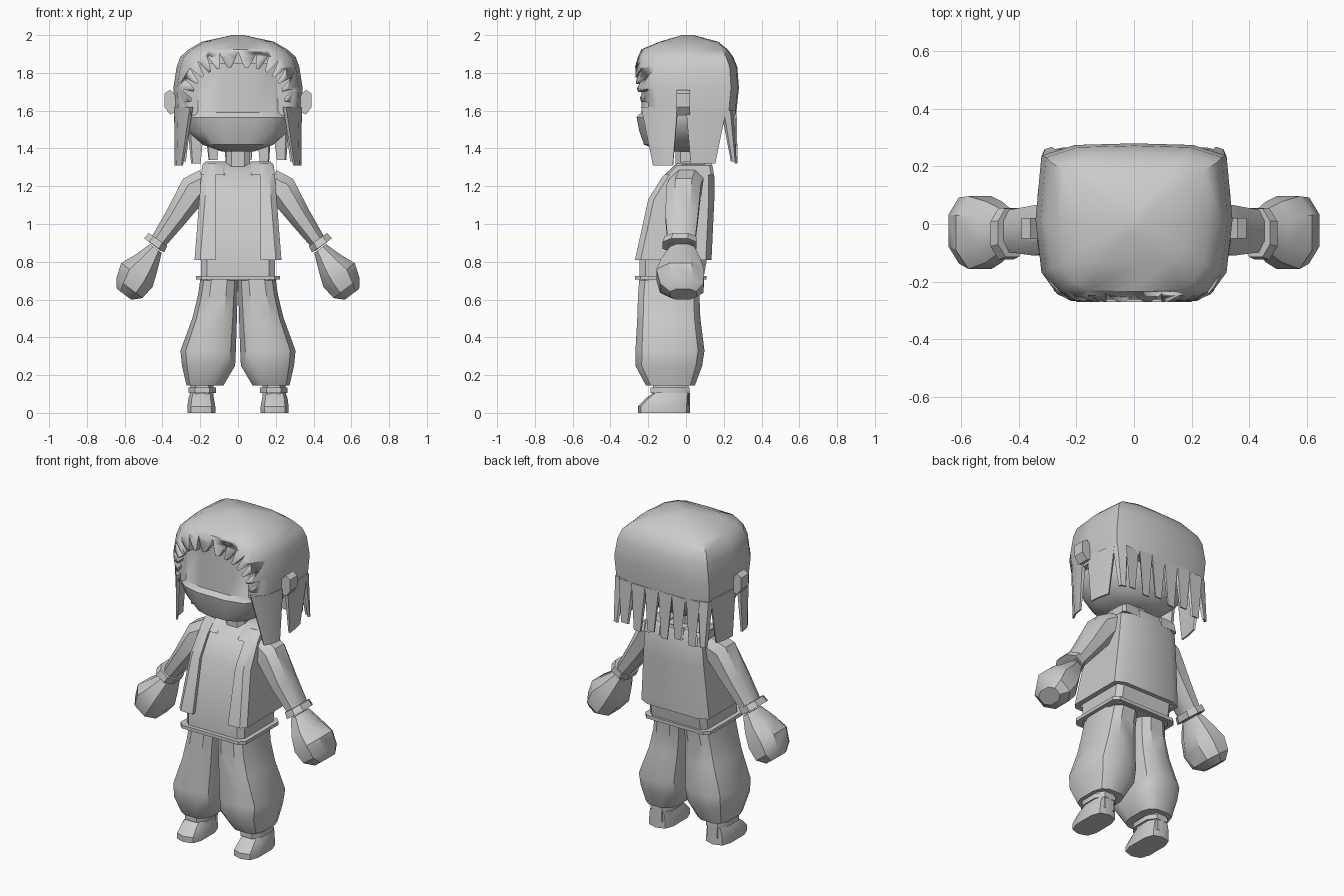
import bpy, bmesh, math
from mathutils import Vector

if "Cube" in bpy.data.objects:
    bpy.data.objects.remove(bpy.data.objects["Cube"])


def loft(name, rings, mirror=False, angle=35):
    """Closed skin through rings of equal point count, capped at both ends."""
    bm = bmesh.new()
    vs = [[bm.verts.new(p) for p in r] for r in rings]
    n = len(vs[0])
    for a, b in zip(vs, vs[1:]):
        for i in range(n):
            j = (i + 1) % n
            bm.faces.new((a[i], a[j], b[j], b[i]))
    bm.faces.new(vs[0])
    bm.faces.new(vs[-1])
    bmesh.ops.recalc_face_normals(bm, faces=bm.faces)
    me = bpy.data.meshes.new(name)
    bm.to_mesh(me)
    bm.free()
    ob = bpy.data.objects.new(name, me)
    bpy.context.collection.objects.link(ob)
    bpy.ops.object.select_all(action='DESELECT')
    ob.select_set(True)
    bpy.context.view_layer.objects.active = ob
    bpy.ops.object.shade_smooth_by_angle(angle=math.radians(angle))
    if mirror:
        ob.modifiers.new("mirror", 'MIRROR').use_mirror_merge = False
    return ob


def spow(v, e):
    return math.copysign(abs(v) ** e, v)


def oval(z, x0, x1, y0, y1, n=10, p=2.8):
    """Horizontal superellipse ring filling a rectangle."""
    out = []
    for i in range(n):
        a = 2 * math.pi * (i + .5) / n
        out.append(((x0 + x1) / 2 + (x1 - x0) / 2 * spow(math.cos(a), 2 / p),
                    (y0 + y1) / 2 + (y1 - y0) / 2 * spow(math.sin(a), 2 / p), z))
    return out


def box(z, x0, x1, y0, y1, c=.03):
    """Horizontal rectangle ring with chamfered corners."""
    return [(x, y, z) for x, y in (
        (x0 + c, y0), (x1 - c, y0), (x1, y0 + c), (x1, y1 - c),
        (x1 - c, y1), (x0 + c, y1), (x0, y1 - c), (x0, y0 + c))]


def tilted(x, z, w, y0, y1, d, n=8, p=2.4):
    """Ring across a limb lying in the xz plane, direction d, half width w."""
    d = Vector((d[0], 0, d[1])).normalized()
    u = Vector((-d.z, 0, d.x))
    out = []
    for i in range(n):
        a = 2 * math.pi * (i + .5) / n
        out.append(Vector((x, (y0 + y1) / 2 + (y1 - y0) / 2 * spow(math.sin(a), 2 / p), z))
                   + u * w * spow(math.cos(a), 2 / p) * 1.03)
    return out


# Head with protruding jaw, and neck
loft("head", [oval(z, -x, x, y0, y1, 16, 2.8) for z, x, y0, y1 in (
    (1.385, .09, -.12, .08), (1.42, .19, -.225, .14), (1.49, .27, -.25, .19),
    (1.565, .30, -.265, .21), (1.59, .30, -.24, .21), (1.85, .29, -.235, .2))])
loft("neck", [oval(z, -.068, .068, -.06, .06, 8) for z in (1.27, 1.45)])

# Hair cap
half = [(0, -1), (.6, -.97), (.78, -.87), (.94, -.6), (1, .05), (.94, .85), (.6, .98), (0, 1)]
section = half + [(-x, y) for x, y in half[-2:0:-1]]
hair = loft("hair_cap", [
    [(x * sx, y * (yf if y < 0 else yb), z) for x, y in section]
    for z, sx, yf, yb in (
        (1.575, .335, .25, .265), (1.72, .342, .28, .28), (1.83, .325, .272, .272),
        (1.885, .305, .255, .25), (1.925, .26, .235, .22), (1.965, .19, .14, .17),
        (2.0, .03, .02, .04))])

# Jagged face opening cut into the cap
outline = [(.25, 1.4)]
teeth = 15
for i in range(teeth):
    mid = math.pi * (i + .5) / teeth
    for da, k in ((-.07, 1), (0, 1.27), (.07, 1)):
        a = mid + da
        outline.append((.25 * k * spow(math.cos(a), .75),
                        1.58 + .25 * (1 + (k - 1) * 1.2) * abs(math.sin(a)) ** .75))
outline.append((-.25, 1.4))
cutter = loft("face_cutter", [[(x, y, z) for x, z in outline] for y in (-.5, -.2)])
cutter.hide_render = True
bpy.context.view_layer.objects.active = hair
cut = hair.modifiers.new("face", 'BOOLEAN')
cut.object, cut.operation, cut.solver = cutter, 'DIFFERENCE', 'EXACT'
bpy.ops.object.modifier_apply(modifier=cut.name)
bpy.data.objects.remove(cutter)


def lock(name, top, bottom, z0, z1, mirror=True):
    """Tapered flat hair strip hanging from the cap."""
    rings = []
    for pts, z, k in ((top, z0, .93), (bottom, z1, .97)):
        rings.append([(x, y, z) for x, y in pts] + [(x * k, y * k, z) for x, y in pts[::-1]])
    loft(name, rings, mirror)


# Side and back locks
lock("front_lock", [(.255, -.238), (.317, -.16), (.338, -.045)],
     [(.30, -.175), (.325, -.13), (.335, -.07)], 1.62, 1.31)
lock("side_lock", [(.338, .0), (.335, .1), (.322, .215)],
     [(.336, .025), (.33, .09), (.315, .155)], 1.61, 1.32)
lock("corner_lock", [(.322, .2), (.317, .235), (.26, .25)],
     [(.318, .245), (.31, .26), (.285, .268)], 1.60, 1.33)
for i in range(6):
    x = (i - 2.5) * .092
    y = .268 - .1 * max(0, abs(x) - .15)
    lock("back_lock", [(x - .046, y), (x + .046, y)],
         [(x - .018, y + .005), (x + .026, y + .005)], 1.6, 1.32 + .02 * (i % 2), False)

# Ears
loft("ear", [[(x, y, z) for y, z in ((-.05, z0), (.02, z0), (.02, z1), (-.05, z1))]
             for x, z0, z1 in ((.31, 1.60, 1.66), (.36, 1.58, 1.71), (.39, 1.62, 1.69))], True)

# Shirt, vest open at the front, belt
loft("shirt", [box(z, -x, x, y0, y1) for z, x, y0, y1 in (
    (.70, .195, -.245, .09), (.81, .195, -.245, .11), (1.13, .185, -.18, .13),
    (1.28, .165, -.085, .12), (1.325, .09, -.03, .10))])
vest = []
for z, x, y0, y1, t in ((.81, .23, -.27, .135, .03), (1.13, .205, -.20, .15, .03),
                        (1.25, .195, -.125, .15, .03), (1.32, .185, -.05, .13, .03)):
    side = [(.12, y0), (x - .03, y0), (x, y0 + .03), (x, y1 - .03), (x - .06, y1)]
    inner = [(.12, y0 + t), (x - .04, y0 + t), (x - t, y0 + .04), (x - t, y1 - .04), (x - .07, y1 - t)]
    flip = lambda pts: [(-a, b) for a, b in pts[::-1]]
    vest.append([(a, b, z) for a, b in side + flip(side) + flip(inner)[::-1] + inner[::-1]])
loft("vest", vest)
loft("vest_shoulder", [box(z, x0, x1, y0, y1, .015) for z, x0, x1, y0, y1 in (
    (1.26, .065, .195, -.11, .148), (1.31, .065, .19, -.06, .14), (1.332, .065, .17, -.01, .125))], True)
loft("belt", [box(z, -.222, .222, -.27, .108) for z in (.705, .725)])

# Baggy trousers
loft("trouser_leg", [oval(*r, n=12, p=3) for r in (
    (.72, -.005, .20, -.25, .085), (.62, 0, .215, -.258, .075), (.5, .003, .245, -.262, .08),
    (.33, .008, .308, -.272, .102), (.25, .012, .30, -.272, .09), (.145, .075, .275, -.215, .05))], True)

# Ankles with cuff, shoes
loft("ankle", [oval(z, .125, .255, -.18, .02, 8) for z in (.04, .2)], True)
loft("ankle_cuff", [oval(z, .112, .265, -.195, .025, 8) for z in (.105, .135)], True)
loft("shoe", [oval(z, x0, x1, y0, .02, 10, 3.2) for z, x0, x1, y0 in (
    (0, .118, .27, -.255), (.035, .118, .27, -.255), (.075, .125, .265, -.215),
    (.105, .13, .255, -.175))], True)

# Arms, cuffs and mitten hands
d = (.6, -.8)
loft("arm", [tilted(*r) for r in (
    (.17, 1.21, .085, -.09, .10, (.9, -.4)), (.235, 1.18, .085, -.11, .085, (.7, -.65)),
    (.33, 1.035, .062, -.115, .07, d), (.44, .88, .042, -.10, .05, d))], True)
loft("wrist_cuff", [tilted(*r) for r in (
    (.423, .918, .062, -.12, .06, (.8, -.6 * 1.9)), (.445, .887, .067, -.13, .062, (.8, -.6 * 1.9)))], True)
loft("hand", [tilted(*r) for r in (
    (.435, .87, .04, -.09, .05, d), (.485, .795, .075, -.14, .085, d),
    (.535, .73, .108, -.165, .105, d), (.575, .66, .09, -.145, .10, d),
    (.603, .628, .05, -.09, .06, d))], True)
